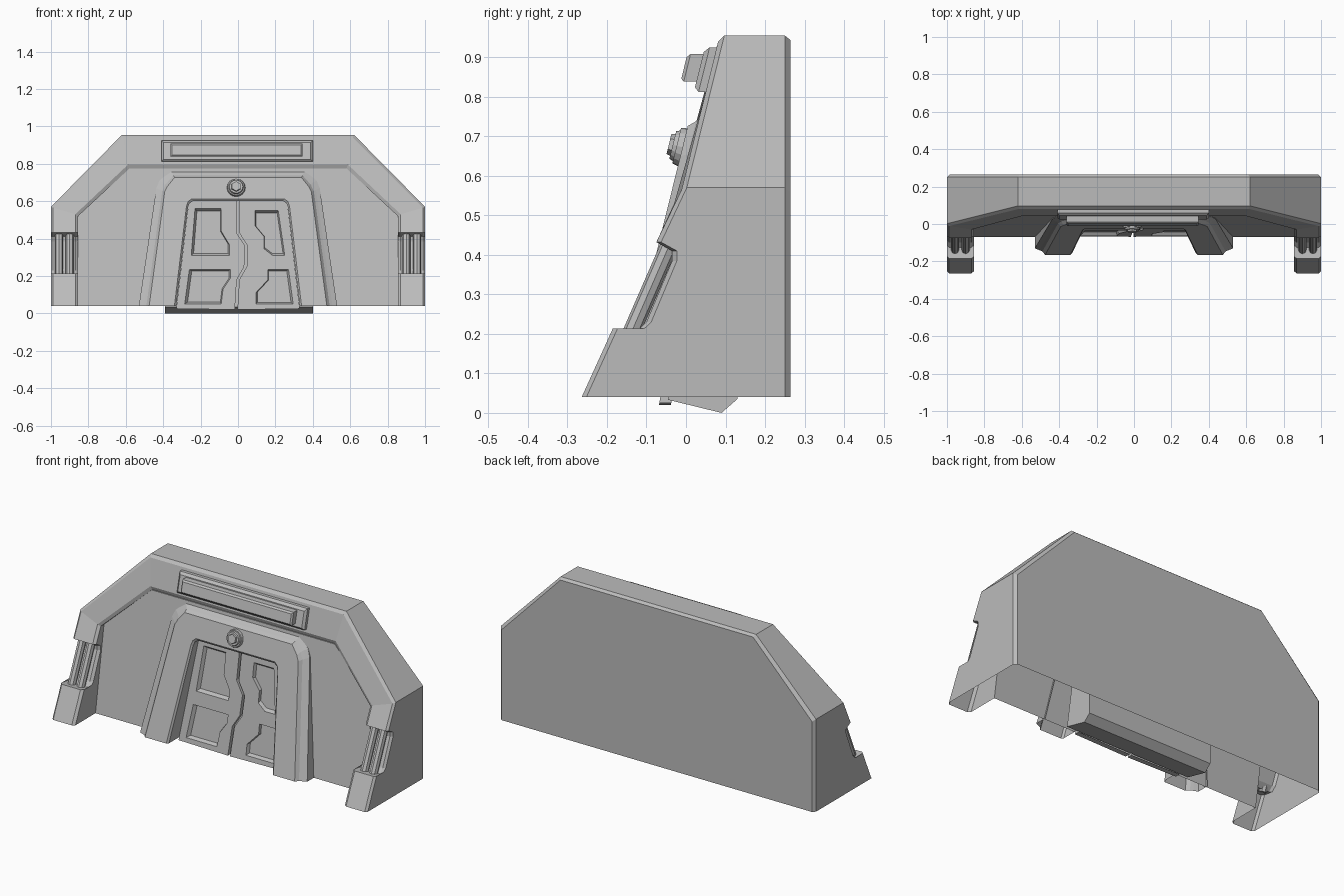
import bpy, bmesh, math
from mathutils import Vector

if "Cube" in bpy.data.objects:
    bpy.data.objects.remove(bpy.data.objects["Cube"])

grey = bpy.data.materials.new("plain_grey")
grey.use_nodes = True
COLOUR = (0.5, 0.5, 0.5, 1)
grey.diffuse_color = COLOUR
grey.node_tree.nodes["Principled BSDF"].inputs["Base Color"].default_value = COLOUR


def finish(name, bm, normals=True):
    if normals:
        bmesh.ops.recalc_face_normals(bm, faces=bm.faces[:])
    mesh = bpy.data.meshes.new(name)
    bm.to_mesh(mesh)
    bm.free()
    mesh.materials.append(grey)
    ob = bpy.data.objects.new(name, mesh)
    bpy.context.collection.objects.link(ob)
    return ob


def both(half):
    """Right half of an arch path, mirrored into a full open path."""
    return half + [(-p[0],) + tuple(p[1:]) for p in reversed(half)]


def shell(name, layers, cap_first=False, cap_last=False):
    """Open strip skin through arch paths of equal length."""
    bm = bmesh.new()
    rows = [[bm.verts.new(p) for p in layer] for layer in layers]
    for a, b in zip(rows, rows[1:]):
        for i in range(len(a) - 1):
            bm.faces.new((a[i], a[i + 1], b[i + 1], b[i]))
    if cap_first:
        bm.faces.new(rows[0])
    if cap_last:
        bm.faces.new(rows[-1])
    return finish(name, bm)


def plate(name, outline, holes, y_of, thick=0, recess=0):
    """Leaning flat sheet with holes, optional rim and sunken floors."""
    bm = bmesh.new()

    def loop(points, dy=0):
        return [bm.verts.new((x, y_of(z) + dy, z)) for x, z in points]

    loops = [loop(outline)] + [loop(h) for h in holes]
    edges = [bm.edges.new((l[i - 1], l[i])) for l in loops for i in range(len(l))]
    bmesh.ops.triangle_fill(bm, edges=edges, use_beauty=True, normal=(0, -1, 0))
    sunken = [(loops[0], outline, thick, False)] if thick else []
    if recess:
        sunken += [(l, h, recess, True) for l, h in zip(loops[1:], holes)]
    for front, pts, depth, floor in sunken:
        cx = sum(p[0] for p in pts) / len(pts)
        cz = sum(p[1] for p in pts) / len(pts)
        k = 0.9 if floor else 1
        back = loop([(cx + (x - cx) * k, cz + (z - cz) * k) for x, z in pts], depth)
        for i in range(len(pts)):
            bm.faces.new((front[i - 1], front[i], back[i], back[i - 1]))
        if floor:
            bm.faces.new(back)
    return finish(name, bm)


def prism(name, profile, x0, x1):
    """Side profile (y, z) extruded across x."""
    bm = bmesh.new()
    ends = [[bm.verts.new((x, y, z)) for y, z in profile] for x in (x0, x1)]
    for e in ends:
        bm.faces.new(e)
    for i in range(len(profile)):
        bm.faces.new((ends[0][i - 1], ends[0][i], ends[1][i], ends[1][i - 1]))
    return finish(name, bm)


def rod(name, a, b, r0, r1, sides):
    a, b = Vector(a), Vector(b)
    bm = bmesh.new()
    bmesh.ops.create_cone(bm, cap_ends=True, segments=sides, radius1=r0, radius2=r1,
                          depth=(b - a).length)
    turn = (b - a).to_track_quat('Z', 'Y').to_matrix()
    bmesh.ops.rotate(bm, verts=bm.verts, matrix=turn)
    bmesh.ops.translate(bm, verts=bm.verts, vec=(a + b) / 2)
    return finish(name, bm)


# Leaning planes of the upper frame, the recessed wall and the arch
LEAN = 0.247
BASE = 0.04
def frame_y(z): return -0.01 + LEAN * (z - 0.57)
def wall_y(z): return -0.07 + 0.16 * (z - BASE)
def door_y(z): return wall_y(z) + 0.005
def arch_y(z): return -0.165 + LEAN * (z - BASE)

# Pillar side profile with the notch, bottom to top
PILLAR = [(-0.264, BASE), (-0.185, 0.214), (-0.125, 0.206), (-0.1, 0.23),
          (-0.035, 0.385), (-0.035, 0.41), (-0.075, 0.432)]

def frame_path(x, shoulder, top, dy=0):
    half = [(x, y + dy, z) for y, z in PILLAR]
    half += [(x, shoulder[1] + dy, shoulder[0]), (top[0], frame_y(top[1]) + dy, top[1])]
    return both(half)

def flat(path, y, k=1, drop=0):
    return [(x * k, y, z - (drop if z > 0.45 else 0)) for x, _, z in path]

# Main casing: back, chamfers, sloping frame and step down to the wall
outer = frame_path(1, (0.57, -0.01), (0.62, 0.955), 0.012)
outer_front = frame_path(0.988, (0.565, -0.011), (0.613, 0.94))
inner_front = frame_path(0.87, (0.53, -0.03), (0.588, 0.795))
inner = frame_path(0.855, (0.52, -0.034), (0.58, 0.775), 0.012)
foot = [(x, wall_y(z), z) for x, y, z in inner]
shell("casing", [flat(outer, 0.265, 0.985, 0.012), flat(outer, 0.25), outer,
                 outer_front, inner_front, inner, foot], cap_first=True)

# Recessed wall around the doorway
opening = both([(0.33, BASE), (0.268, 0.57), (0.245, 0.605)])
wall = both([(0.855, BASE), (0.855, 0.52), (0.58, 0.775)])
notch = wall[:3] + wall[3:] + opening[::-1]
plate("recessed_wall", notch, [], wall_y)

# Stepped door surround
def arch_path(pts, dy):
    return both([(x, arch_y(z) + dy, z) for x, z in pts])

rim = [(0.53, BASE), (0.437, 0.67), (0.42, 0.71), (0.36, 0.76)]
ledge = [(0.505, BASE), (0.417, 0.66), (0.4, 0.7), (0.35, 0.748)]
step = [(0.49, BASE), (0.405, 0.655), (0.388, 0.69), (0.345, 0.738)]
edge = [(0.475, BASE), (0.392, 0.65), (0.377, 0.68), (0.34, 0.726)]
lip = [(0.34, BASE), (0.276, 0.57), (0.268, 0.596), (0.25, 0.612)]
jamb = [(0.33, BASE), (0.268, 0.565), (0.26, 0.588), (0.242, 0.6)]
shell("door_surround", [both([(x, wall_y(z) + 0.01, z) for x, z in rim]),
                        arch_path(rim, 0.035), arch_path(ledge, 0.025),
                        arch_path(step, 0.018), arch_path(edge, 0),
                        arch_path(lip, 0), arch_path(jamb, 0.01),
                        both([(x, door_y(z) + 0.03, z) for x, z in jamb])])

# Door leaves with a zigzag seam and sunken panels
seam = [(0, 0.61), (0, 0.43), (0.045, 0.36), (0.04, 0.25), (0, 0.18), (-0.01, 0.02)]
GAP = 0.007
left_panels = [[(-0.23, 0.56), (-0.09, 0.56), (-0.09, 0.44), (-0.045, 0.365),
                (-0.045, 0.31), (-0.25, 0.31)],
               [(-0.26, 0.235), (-0.04, 0.235), (-0.04, 0.19), (-0.08, 0.13),
                (-0.09, 0.05), (-0.285, 0.05)]]
right_panels = [[(0.09, 0.55), (0.215, 0.55), (0.25, 0.31), (0.185, 0.31),
                 (0.14, 0.345), (0.14, 0.41), (0.09, 0.47)],
                [(0.16, 0.235), (0.27, 0.235), (0.295, 0.05), (0.095, 0.05),
                 (0.095, 0.11), (0.16, 0.18)]]
for name, side, panels in (("right_door_leaf", -1, left_panels),
                           ("left_door_leaf", 1, right_panels)):
    leaf = [(x + side * GAP, z) for x, z in seam]
    leaf += [(side * 0.33, 0.025), (side * 0.262, 0.61)]
    plate(name, leaf, panels, door_y, thick=0.03, recess=0.018)

# Block behind the doors
prism("door_backing", [(-0.045, 0.033), (0.09, 0.0), (0.13, 0.035), (0.13, 0.6),
                       (0.055, 0.62)], -0.39, 0.4)

# Header sign: stacked tapered slabs lying on the upper frame
def slab(name, x0, x1, z0, z1, back, front, bevel):
    rings = []
    for dy, k in ((back, 0), (front + bevel, 0), (front, bevel)):
        rings.append([(x, frame_y(z) + dy, z) for x, z in
                      ((x0 + k, z0 + k), (x1 - k, z0 + k), (x1 - k, z1 - k),
                       (x0 + k, z1 - k), (x0 + k, z0 + k))])
    bm = bmesh.new()
    rows = [[bm.verts.new(p) for p in r[:4]] for r in rings]
    for a, b in zip(rows, rows[1:]):
        for i in range(4):
            bm.faces.new((a[i - 1], a[i], b[i], b[i - 1]))
    bm.faces.new(rows[-1])
    bm.faces.new(rows[0])
    finish(name, bm)

slab("header_plate", -0.41, 0.4, 0.812, 0.925, 0.02, -0.03, 0.012)
slab("header_bar", -0.36, 0.345, 0.838, 0.908, 0, -0.07, 0.008)

# Knob above the door, in stacked rings
out = Vector((0, -1, LEAN)).normalized()
centre = Vector((-0.01, arch_y(0.675), 0.672))
for name, r0, r1, a, b, sides in (("knob_base", 0.052, 0.046, -0.01, 0.016, 16),
                                  ("knob_ring", 0.042, 0.036, 0.01, 0.026, 16),
                                  ("knob_bolt", 0.03, 0.026, 0.02, 0.036, 6)):
    rod(name, centre + out * a, centre + out * b, r0, r1, sides)

# Paired bars across each pillar notch
for label, side in (("left", 1), ("right", -1)):
    for place, x in (("outer", 0.957), ("inner", 0.9)):
        bar = rod(f"{label}_{place}_bar", (side * x, -0.14, 0.2),
                  (side * x, -0.045, 0.418), 0.022, 0.022, 8)
